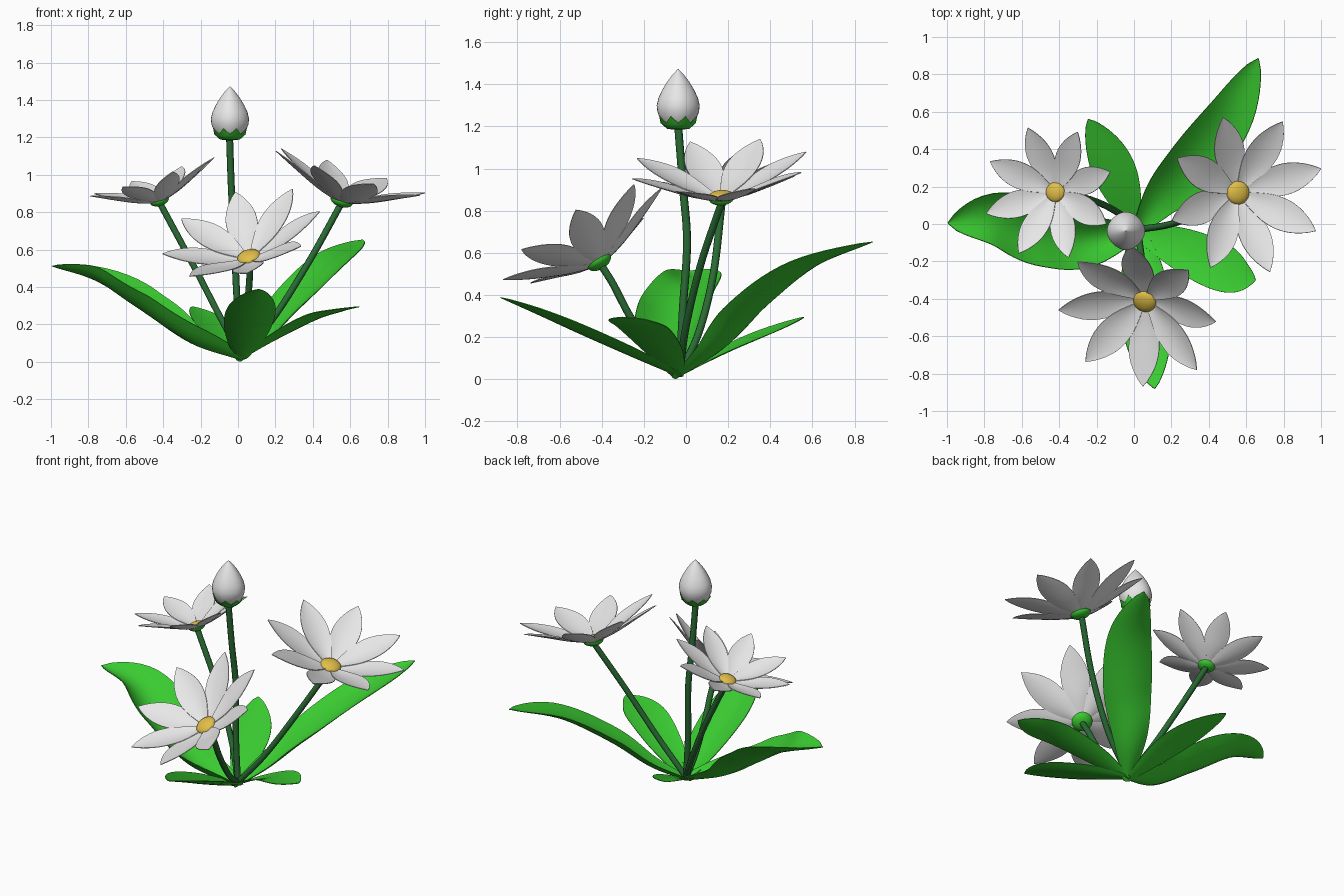
import bpy, bmesh, math
from mathutils import Vector, Matrix

if "Cube" in bpy.data.objects:
    bpy.data.objects.remove(bpy.data.objects["Cube"])


def material(name, rgb):
    m = bpy.data.materials.new(name)
    m.diffuse_color = (*rgb, 1)
    m.use_nodes = True
    m.node_tree.nodes["Principled BSDF"].inputs["Base Color"].default_value = m.diffuse_color
    return m


LEAF = material("leaf green", (0.042, 0.6, 0.03))
STEM = material("stem green", (0.022, 0.145, 0.033))
WHITE = material("petal white", (0.83, 0.83, 0.83))
GOLD = material("centre gold", (0.76, 0.52, 0.065))


def select(ob):
    bpy.ops.object.select_all(action='DESELECT')
    ob.select_set(True)
    bpy.context.view_layer.objects.active = ob


def finish(bm, name, mat, thickness=0):
    bmesh.ops.recalc_face_normals(bm, faces=bm.faces)
    me = bpy.data.meshes.new(name)
    bm.to_mesh(me)
    bm.free()
    me.materials.append(mat)
    ob = bpy.data.objects.new(name, me)
    bpy.context.collection.objects.link(ob)
    select(ob)
    if thickness:
        s = ob.modifiers.new("thickness", 'SOLIDIFY')
        s.thickness = thickness
        s.offset = 0
        bpy.ops.object.modifier_apply(modifier=s.name)
    bpy.ops.object.shade_smooth_by_angle(angle=math.radians(50))
    return ob


def smooth_path(pts, n):
    """Catmull-Rom samples through the points."""
    p = [Vector(q) for q in pts]
    p = [2 * p[0] - p[1]] + p + [2 * p[-1] - p[-2]]
    out = []
    for i in range(n + 1):
        s = i / n * (len(p) - 3)
        k = min(int(s), len(p) - 4)
        t = s - k
        a, b, c, d = p[k:k + 4]
        out.append(0.5 * (2 * b + (c - a) * t + (2 * a - 5 * b + 4 * c - d) * t ** 2
                          + (3 * b - a - 3 * c + d) * t ** 3))
    return out


def blade(bm, path, width, cup, peak, start, power, matrix=Matrix(), across=8):
    """Cupped leaf or petal surface along a path."""
    n = len(path) - 1
    k = math.log(0.5) / math.log(start + (1 - start) * peak)
    rows = []
    for i, c in enumerate(path):
        t = i / n
        prof = max(math.sin(math.pi * (start + (1 - start) * t) ** k), 0) ** power
        w = max(prof, 0.015) * width / 2
        tan = (path[min(i + 1, n)] - path[max(i - 1, 0)]).normalized()
        side = tan.cross(Vector((0, 0, 1))).normalized()
        up = side.cross(tan)
        row = []
        for j in range(across + 1):
            u = 2 * j / across - 1
            row.append(bm.verts.new(matrix @ (c + side * u * w + up * cup * prof * u * u * (1.2 - 0.6 * t))))
        rows.append(row)
    for a, b in zip(rows, rows[1:]):
        for j in range(across):
            bm.faces.new((a[j], a[j + 1], b[j + 1], b[j]))


def lathe(name, profile, mat, n, centre, shape=lambda i, j, r, z: (r, z), thickness=0):
    bm = bmesh.new()
    rings = []
    for i, (r0, z0) in enumerate(profile):
        ring = []
        for j in range(n):
            r, z = shape(i, j, r0, z0)
            a = 2 * math.pi * j / n
            ring.append(bm.verts.new((centre[0] + r * math.cos(a), centre[1] + r * math.sin(a), z)))
        rings.append(ring)
    for a, b in zip(rings, rings[1:]):
        for j in range(n):
            bm.faces.new((a[j], a[(j + 1) % n], b[(j + 1) % n], b[j]))
    return finish(bm, name, mat, thickness)


def dome(name, mat, matrix, keep):
    """Upper (keep=1) or lower (keep=-1) half of a flattened ball, closed flat."""
    bm = bmesh.new()
    bmesh.ops.create_uvsphere(bm, u_segments=24, v_segments=12, radius=1)
    bmesh.ops.delete(bm, geom=[v for v in bm.verts if v.co.z * keep < -0.01], context='VERTS')
    bmesh.ops.holes_fill(bm, edges=bm.edges)
    bm.transform(matrix)
    return finish(bm, name, mat)


def stem(name, pts, radius=0.018):
    cu = bpy.data.curves.new(name, 'CURVE')
    cu.dimensions = '3D'
    cu.bevel_depth = radius
    cu.bevel_resolution = 3
    cu.use_fill_caps = True
    path = smooth_path(pts, 24)
    sp = cu.splines.new('POLY')
    sp.points.add(len(path) - 1)
    for q, p in zip(sp.points, path):
        q.co = (*p, 1)
    cu.materials.append(STEM)
    ob = bpy.data.objects.new(name, cu)
    bpy.context.collection.objects.link(ob)
    select(ob)
    bpy.ops.object.convert(target='MESH')
    bpy.ops.object.shade_smooth_by_angle(angle=math.radians(50))


def flower(side, centre, normal, size, phase, path):
    n = Vector(normal).normalized()
    rot = Vector((0, 0, 1)).rotation_difference(n).to_matrix().to_4x4()
    base = Matrix.Translation(centre) @ rot @ Matrix.Scale(size, 4)
    # eight cupped petals
    bm = bmesh.new()
    for i in range(8):
        lift = 0.004 * (i % 2)
        pts = [(0.02, 0, -0.012 + lift), (0.15, 0, 0.03 + lift),
               (0.29, 0, 0.092 + lift), (0.436, 0, 0.16)]
        m = base @ Matrix.Rotation(math.radians(phase + 45 * i), 4, 'Z')
        blade(bm, smooth_path(pts, 16), 0.17, 0.016, 0.56, 0.1, 0.85, m, 6)
    finish(bm, side + "_flower_petals", WHITE, 0.004)
    # golden centre and green cup
    dome(side + "_flower_centre", GOLD,
         base @ Matrix.Translation((0, 0, 0.004)) @ Matrix.Diagonal((0.063, 0.063, 0.028, 1)), 1)
    dome(side + "_flower_cup", LEAF,
         base @ Matrix.Translation((0, 0, 0.0)) @ Matrix.Diagonal((0.062, 0.062, 0.034, 1)), -1)
    stem(side + "_flower_stem", path + [tuple(Vector(centre) - n * 0.025 * size)])


ROOT = (0.02, -0.03, 0.03)
flower("left", (-0.42, 0.17, 0.862), (-0.29, -0.02, 0.957), 0.835, 18,
       [ROOT, (-0.085, 0.06, 0.22), (-0.23, 0.13, 0.5)])
flower("right", (0.555, 0.167, 0.862), (0.29, -0.06, 0.957), 1.0, 18,
       [ROOT, (0.2, 0.0, 0.25), (0.385, 0.07, 0.545)])
flower("front", (0.058, -0.412, 0.558), (-0.26, -0.5, 0.83), 1.0, 0,
       [ROOT, (0.035, -0.14, 0.12), (0.05, -0.26, 0.29), (0.062, -0.345, 0.45)])

# closed bud on its own stem
BUD = (-0.043, -0.037)
stem("bud_stem", [ROOT, (-0.005, -0.015, 0.33), (-0.02, 0.005, 0.65), (-0.035, -0.015, 0.92),
                  (-0.045, -0.037, 1.2)], 0.019)
lathe("bud", [(0.001, 1.19), (0.05, 1.195), (0.082, 1.23), (0.097, 1.27), (0.1, 1.3),
              (0.092, 1.335), (0.075, 1.372), (0.053, 1.41), (0.027, 1.445), (0.001, 1.473)],
      WHITE, 32, BUD, lambda i, j, r, z: (r * (1 + 0.02 * math.cos(math.pi * j / 4)), z))
# toothed green cup under the bud
lathe("bud_cup", [(0.001, 1.184), (0.052, 1.19), (0.075, 1.21), (0.088, 1.232)], LEAF, 16, BUD,
      lambda i, j, r, z: (r + 0.008, z + 0.016) if i == 3 and j % 2 else
      (r - 0.006, z - 0.016) if i == 3 else (r, z), 0.003)

# leaves: path, width, cup depth, position of widest point, tip bluntness
LEAVES = {
    "left_leaf": ([(0.01, -0.04, 0.012), (-0.25, -0.09, 0.1), (-0.5, -0.045, 0.265),
                   (-0.75, 0.025, 0.43), (-0.995, 0.005, 0.512)], 0.35, 0.12, 0.54, 0.66),
    "back_right_leaf": ([(0.01, -0.05, 0.003), (0.15, 0.14, 0.13), (0.32, 0.32, 0.32),
                         (0.515, 0.58, 0.525), (0.665, 0.885, 0.652)], 0.29, 0.06, 0.58, 0.68),
    "back_left_leaf": ([(0.01, -0.04, 0.012), (-0.06, 0.17, 0.12), (-0.14, 0.36, 0.207),
                        (-0.245, 0.56, 0.295)], 0.23, 0.015, 0.55, 0.72),
    "right_leaf": ([(0.01, -0.04, 0.012), (0.2, -0.11, 0.125), (0.4, -0.2, 0.228),
                    (0.54, -0.27, 0.27), (0.65, -0.3, 0.295)], 0.26, 0.015, 0.52, 0.72),
    "front_leaf": ([(0.02, -0.03, 0.012), (0.045, -0.25, 0.105), (0.065, -0.5, 0.215),
                    (0.085, -0.7, 0.307), (0.11, -0.88, 0.388)], 0.27, 0.045, 0.5, 0.72),
}
for name, (path, width, cup, peak, blunt) in LEAVES.items():
    bm = bmesh.new()
    blade(bm, smooth_path(path, 28), width, cup, peak, 0.06, blunt)
    finish(bm, name, LEAF, 0.004)
